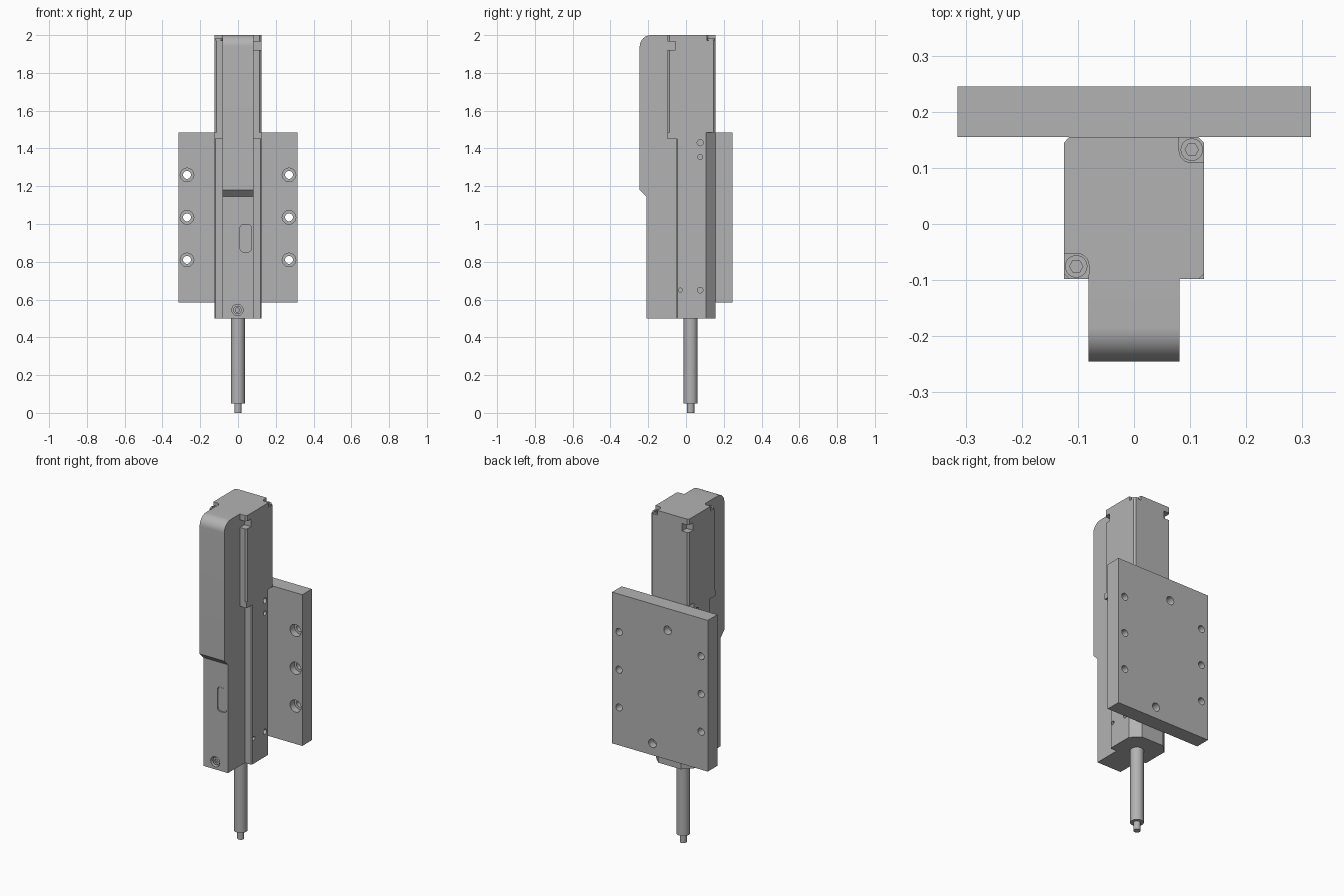
import bpy, bmesh, math
from mathutils import Matrix, Vector

old = bpy.data.objects.get("Cube")
if old:
    bpy.data.objects.remove(old, do_unlink=True)

GREY = (0.45, 0.45, 0.45, 1)
mat = bpy.data.materials.new("machined grey")
mat.use_nodes = True
mat.diffuse_color = GREY
mat.node_tree.nodes["Principled BSDF"].inputs["Base Color"].default_value = GREY


def finish(name, bm):
    bmesh.ops.recalc_face_normals(bm, faces=bm.faces[:])
    me = bpy.data.meshes.new(name)
    bm.to_mesh(me)
    bm.free()
    me.materials.append(mat)
    ob = bpy.data.objects.new(name, me)
    bpy.context.collection.objects.link(ob)
    return ob


def prism(name, pts, axis, lo, hi):
    """Extrude a 2D outline: axis x takes (y, z), axis y (x, z), axis z (x, y)."""
    i = "xyz".index(axis)
    bm = bmesh.new()
    verts = []
    for p in pts:
        co = list(p)
        co.insert(i, lo)
        verts.append(bm.verts.new(co))
    face = bm.faces.new(verts)
    new = bmesh.ops.extrude_face_region(bm, geom=[face])["geom"]
    move = Vector((0, 0, 0))
    move[i] = hi - lo
    bmesh.ops.translate(bm, vec=move, verts=[v for v in new if isinstance(v, bmesh.types.BMVert)])
    return finish(name, bm)


def rect(x0, x1, y0, y1):
    return [(x0, y0), (x1, y0), (x1, y1), (x0, y1)]


def circle(cx, cy, r, n=24):
    return [(cx + r * math.cos(math.tau * k / n), cy + r * math.sin(math.tau * k / n)) for k in range(n)]


def chamfered(x, y0, y1, front, back):
    return [(-x + front, y0), (x - front, y0), (x, y0 + front), (x, y1 - back),
            (x - back, y1), (-x + back, y1), (-x, y1 - back), (-x, y0 + front)]


def slot(cx, cy, w, h, r):
    pts = []
    for k, (sx, sy) in enumerate([(1, 1), (-1, 1), (-1, -1), (1, -1)]):
        for j in range(7):
            a = math.pi / 2 * (k + j / 6)
            pts.append((cx + sx * (w / 2 - r) + r * math.cos(a), cy + sy * (h / 2 - r) + r * math.sin(a)))
    return pts


def cut(target, *cutters):
    for c in cutters:
        m = target.modifiers.new("cut", "BOOLEAN")
        m.operation = "DIFFERENCE"
        m.solver = "EXACT"
        m.object = c
        bpy.context.view_layer.objects.active = target
        bpy.ops.object.modifier_apply(modifier=m.name)
        bpy.data.objects.remove(c, do_unlink=True)


def smooth(ob):
    bpy.ops.object.select_all(action="DESELECT")
    ob.select_set(True)
    bpy.context.view_layer.objects.active = ob
    bpy.ops.object.shade_smooth_by_angle(angle=math.radians(30))


# Mounting plate with six counterbored through holes and two blind dowel holes
plate = prism("mounting_plate", rect(-0.315, 0.315, 0.585, 1.485), "y", 0.155, 0.245)
for x in (-0.27, 0.27):
    for z in (0.81, 1.035, 1.26):
        cut(plate, prism("hole", circle(x, z, 0.021), "y", 0.1, 0.3),
            prism("bore", circle(x, z, 0.036), "y", 0.1, 0.195))
for x, z in ((-0.05, 1.355), (0.05, 0.655)):
    cut(plate, prism("dowel", circle(x, z, 0.025), "y", 0.2, 0.3))

# Lower slide body, chamfered towards the plate, with small side holes
body = prism("slide_body", chamfered(0.125, -0.05, 0.155, 0.006, 0.05), "z", 0.5, 1.485)
for y, z, r in ((0.075, 1.43, 0.016), (0.075, 1.355, 0.013), (0.075, 0.65, 0.015), (-0.03, 0.65, 0.011)):
    for x in (-0.125, 0.125):
        cut(body, prism("side_hole", circle(y, z, r), "x", x - 0.03, x + 0.03))

# Motor housing and the lip that overlaps the slide body
housing = prism("motor_housing", chamfered(0.125, -0.098, 0.155, 0.01, 0.01), "z", 1.485, 2.0)
prism("housing_lip", rect(-0.125, 0.125, -0.098, -0.04), "z", 1.45, 1.485)

# Corner pockets with screws on one diagonal, side notches on the other
for s in (1, -1):
    cx, cy = 0.103 * s, 0.0285 + 0.104 * s
    cut(housing, prism("pocket", slot(cx + 0.02 * s, cy + 0.02 * s, 0.085, 0.085, 0.02), "z", 1.972, 2.1),
        prism("notch", rect(*sorted((0.082 * s, 0.2 * s)),
                            *sorted((0.0285 - 0.084 * s, 0.0285 - 0.2 * s))), "z", 1.92, 1.965))
    screw = prism("housing_screw", circle(cx, cy, 0.02), "z", 1.96, 1.982)
    cut(screw, prism("socket", circle(cx, cy, 0.012, 6), "z", 1.974, 2.1))
    smooth(screw)

# Front cover with rounded top and a sloped step
R = 0.06
profile = [(-0.04, 0.5), (-0.21, 0.5), (-0.21, 1.145), (-0.245, 1.18)]
profile += [(-0.245 + R - R * math.cos(a), 2 - R + R * math.sin(a))
            for a in [math.pi / 2 * k / 12 for k in range(13)]]
profile += [(-0.09, 2.0), (-0.09, 1.46), (-0.04, 1.46)]
cover = prism("front_cover", profile, "x", -0.081, 0.081)
cut(cover, prism("window", slot(0.041, 0.925, 0.06, 0.145, 0.018), "y", -0.3, -0.2),
    prism("screw_recess", circle(-0.003, 0.545, 0.03), "y", -0.3, -0.185))
prism("cover_button", slot(0.041, 0.925, 0.054, 0.139, 0.016), "y", -0.206, -0.195)
cover_screw = prism("cover_screw", circle(-0.003, 0.545, 0.022), "y", -0.2, -0.18)
cut(cover_screw, prism("socket", circle(-0.003, 0.545, 0.012, 6), "y", -0.3, -0.19))

# Push rod and its stepped tip
rod = prism("push_rod", circle(0, 0.025, 0.037, 32), "z", 0.05, 0.52)
tip = prism("rod_tip", circle(0, 0.025, 0.019, 24), "z", 0.0, 0.06)

for ob in (plate, body, cover, cover_screw, rod, tip):
    smooth(ob)
